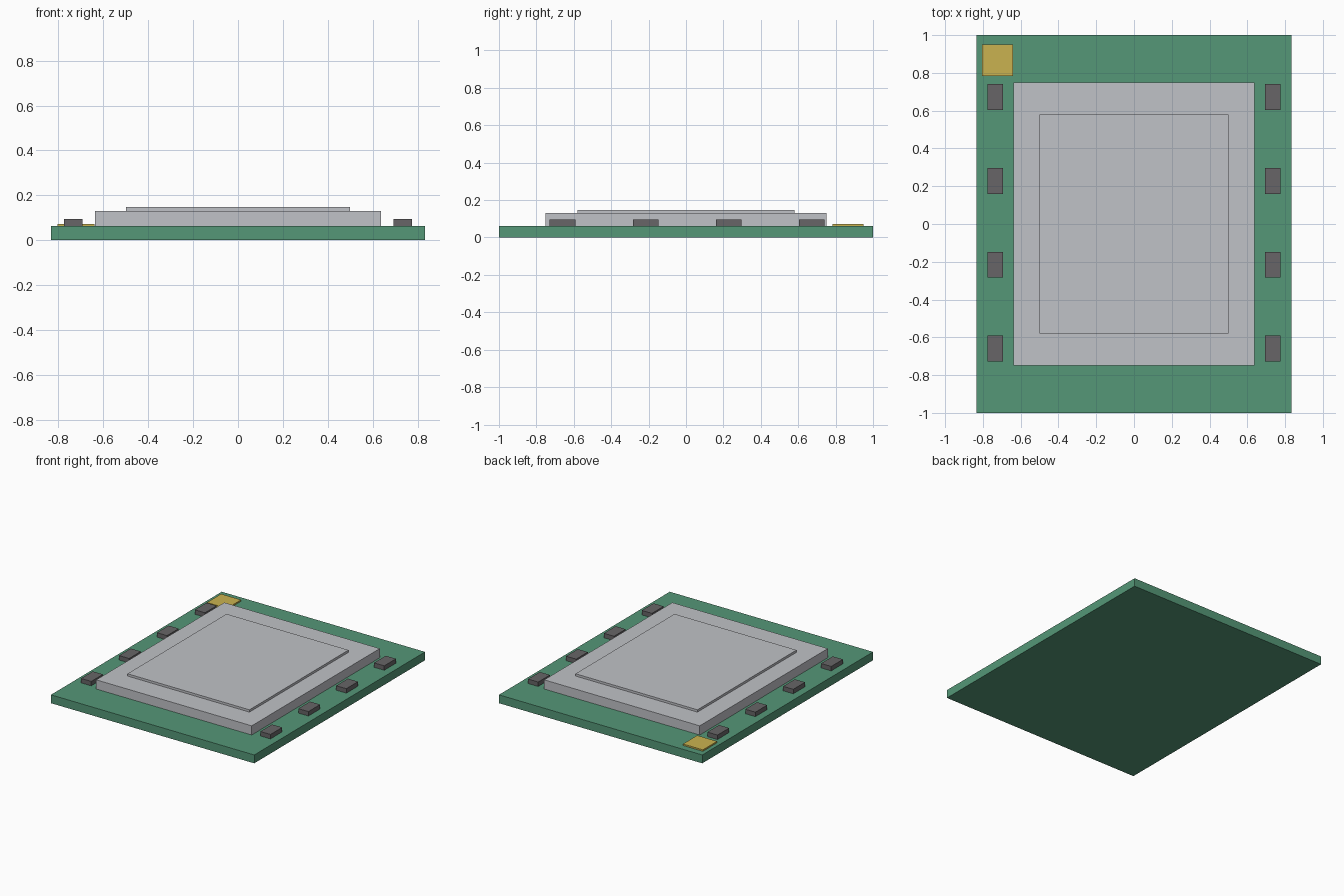
import bpy

cube = bpy.data.objects.get("Cube")
if cube:
    bpy.data.objects.remove(cube, do_unlink=True)


def material(name, rgb):
    mat = bpy.data.materials.new(name)
    mat.use_nodes = True
    mat.diffuse_color = (*rgb, 1)
    bsdf = next(n for n in mat.node_tree.nodes if n.type == "BSDF_PRINCIPLED")
    bsdf.inputs["Base Color"].default_value = (*rgb, 1)
    return mat


def box(name, x, y, width, depth, bottom, top, mat):
    """Box centred on x, y and spanning bottom to top."""
    bpy.ops.mesh.primitive_cube_add(size=1, location=(x, y, (bottom + top) / 2))
    obj = bpy.context.object
    obj.name = name
    obj.scale = (width, depth, top - bottom)
    bpy.ops.object.transform_apply(location=False, rotation=False, scale=True)
    obj.data.materials.append(mat)
    return obj


green = material("board green", (0.09, 0.31, 0.185))
silver = material("shield silver", (0.53, 0.54, 0.57))
charcoal = material("component grey", (0.135, 0.13, 0.135))
gold = material("contact gold", (0.59, 0.45, 0.08))

BOARD_TOP = 0.062
SHIELD_TOP = 0.13

# Circuit board
box("circuit_board", 0, 0, 1.667, 2, 0, BOARD_TOP, green)

# Metal shield with its raised lid panel
box("shield_can", 0, 0, 1.275, 1.5, BOARD_TOP, SHIELD_TOP, silver)
box("shield_lid", 0, 0, 1.0, 1.16, SHIELD_TOP, 0.147, silver)

# Gold contact pad in the back right corner
box("contact_pad", -0.722, 0.867, 0.163, 0.166, BOARD_TOP, 0.073, gold)

# Rows of small components along both sides
for side, x in (("left", 0.735), ("right", -0.735)):
    for i in range(4):
        y = 0.672 - i * 0.444
        box(f"{side}_component_{i + 1}", x, y, 0.083, 0.137, BOARD_TOP, 0.095, charcoal)
